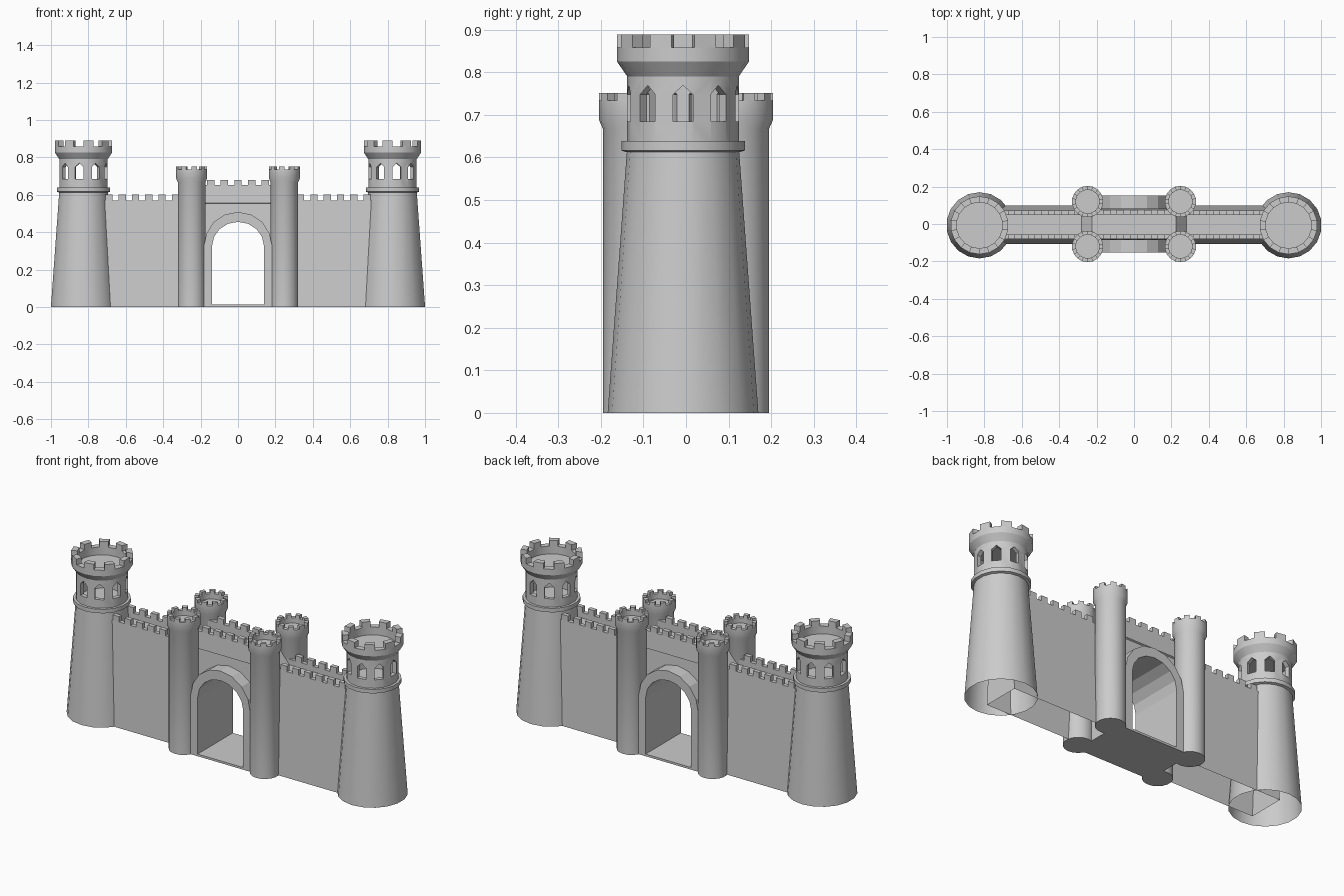
import bpy, bmesh
from math import sin, cos, pi, radians
from mathutils import Matrix, Vector

if "Cube" in bpy.data.objects:
    bpy.data.objects.remove(bpy.data.objects["Cube"])

SIDES = 18


def finish(name, bm, smooth=True, fix=True):
    bmesh.ops.remove_doubles(bm, verts=bm.verts, dist=1e-5)
    if fix:
        bmesh.ops.recalc_face_normals(bm, faces=bm.faces)
    me = bpy.data.meshes.new(name)
    bm.to_mesh(me)
    bm.free()
    ob = bpy.data.objects.new(name, me)
    bpy.context.collection.objects.link(ob)
    if smooth:
        shade(ob)
    return ob


def select(ob):
    bpy.ops.object.select_all(action='DESELECT')
    ob.select_set(True)
    bpy.context.view_layer.objects.active = ob


def shade(ob):
    select(ob)
    bpy.ops.object.shade_smooth_by_angle(angle=radians(30))


def cut(ob, cutter):
    mod = ob.modifiers.new("cut", 'BOOLEAN')
    mod.operation, mod.solver, mod.object = 'DIFFERENCE', 'EXACT', cutter
    select(ob)
    bpy.ops.object.modifier_apply(modifier=mod.name)
    bpy.data.objects.remove(cutter)


def lathe(bm, profile, closed=False):
    # facet centres face +x, corners at 10, 30, 50 ... degrees
    rings = []
    for i in range(SIDES):
        a = 2 * pi * (i + 0.5) / SIDES
        rings.append([bm.verts.new((r * cos(a), r * sin(a), z)) for r, z in profile])
    n = len(profile)
    for i in range(SIDES):
        p, q = rings[i], rings[(i + 1) % SIDES]
        for j in range(n if closed else n - 1):
            k = (j + 1) % n
            r0, r1 = profile[j][0], profile[k][0]
            if r0 == 0 and r1 == 0:
                continue
            if r0 == 0:
                bm.faces.new((p[j], q[k], p[k]))
            elif r1 == 0:
                bm.faces.new((p[j], q[j], p[k]))
            else:
                bm.faces.new((p[j], q[j], q[k], p[k]))


def prism(bm, pts, vec, caps=True):
    a = [bm.verts.new(p) for p in pts]
    b = [bm.verts.new(Vector(p) + Vector(vec)) for p in pts]
    n = len(a)
    for i in range(n):
        bm.faces.new((a[i], a[(i + 1) % n], b[(i + 1) % n], b[i]))
    if caps:
        bm.faces.new(a[::-1])
        bm.faces.new(b)


def box(bm, x0, x1, y0, y1, z0, z1):
    prism(bm, [(x0, y0, z0), (x1, y0, z0), (x1, y1, z0), (x0, y1, z0)], (0, 0, z1 - z0))


def ring_merlons(name, ro, ri, z0, z1):
    bm = bmesh.new()
    for k in range(9):
        a0, a1 = radians(40 * k + 10), radians(40 * k + 30)
        prism(bm, [(r * cos(a), r * sin(a), z0) for r, a in
                   ((ri, a0), (ro, a0), (ro, a1), (ri, a1))], (0, 0, z1 - z0))
    return finish(name, bm, smooth=False)


def place(ob, x, y, turn):
    ob.data.transform(Matrix.Translation((x, y, 0)) @ Matrix.Rotation(turn, 4, 'Z'))


for side, sx, turn in (("left", -1, pi), ("right", 1, 0)):
    # big corner tower: tapered hollow base with collar
    parts = []
    bm = bmesh.new()
    lathe(bm, [(.177, 0), (.132, .612), (.145, .616), (.145, .638), (0, .638)])
    parts.append(finish(side + "_tower_base", bm))

    # window room with flared head and roof floor
    bm = bmesh.new()
    lathe(bm, [(.131, .63), (.131, .79), (.155, .825), (.155, .858), (.123, .858),
               (.123, .815), (0, .815), (0, .79), (.108, .79), (.108, .63)], closed=True)
    head = finish(side + "_tower_head", bm, smooth=False)
    bm = bmesh.new()
    for k in range(9):
        rot = Matrix.Rotation(radians(40 * k), 3, 'Z')
        shape = [(-.023, .684), (.023, .684), (.023, .748), (0, .769), (-.023, .748)]
        prism(bm, [rot @ Vector((.09, y, z)) for y, z in shape], rot @ Vector((.07, 0, 0)))
    cut(head, finish("window_cutter", bm, smooth=False))
    shade(head)
    parts.append(head)
    parts.append(ring_merlons(side + "_tower_merlons", .155, .123, .857, .889))
    for ob in parts:
        place(ob, sx * .826, -.007, turn)

    # slim gate towers, front and back
    for end, y in (("front", -.12), ("back", .12)):
        bm = bmesh.new()
        lathe(bm, [(0, 0), (.075, 0), (.075, .667), (.084, .687), (.084, .734),
                   (.063, .734), (.063, .705), (0, .705)])
        shaft = finish(f"{side}_{end}_gate_tower", bm)
        tops = ring_merlons(f"{side}_{end}_gate_tower_merlons", .084, .063, .733, .751)
        for ob in (shaft, tops):
            place(ob, sx * .248, y, turn)

    # curtain wall: battered sides, walkway between parapets, open underneath
    bm = bmesh.new()
    section = [(-.102, 0), (-.075, .57), (-.052, .57), (-.052, .54),
               (.052, .54), (.052, .57), (.075, .57), (.102, 0)]
    prism(bm, [(sx * .2, y - .004, z) for y, z in section], (sx * .63, 0, 0))
    bm.normal_update()
    bmesh.ops.recalc_face_normals(bm, faces=bm.faces)
    under = [f for f in bm.faces if all(v.co.z < .001 for v in f.verts)]
    bmesh.ops.delete(bm, geom=under, context='FACES')
    finish(side + "_curtain_wall", bm, smooth=False, fix=False)

    bm = bmesh.new()
    for k in range(6):
        x = sx * (.335 + .071 * k)
        for y0, y1 in ((-.079, -.056), (.048, .071)):
            box(bm, x - .019, x + .019, y0, y1, .569, .60)
    finish(side + "_wall_merlons", bm, smooth=False)

    # ramp from wall walk up to gate walk
    bm = bmesh.new()
    prism(bm, [(sx * .21, -.055, .53), (sx * .28, -.055, .54), (sx * .225, -.055, .61),
               (sx * .21, -.055, .61)], (0, .108, 0))
    finish(side + "_walkway_ramp", bm, smooth=False)


def arch(a, h, spring, bottom, y):
    pts = [(a, y, bottom)]
    pts += [(a * cos(pi * i / 8), y, spring + h * sin(pi * i / 8)) for i in range(9)]
    return pts + [(-a, y, bottom)]


# gate wall with overhanging upper band, pierced by the passage
bm = bmesh.new()
half = [(.102, 0), (.076, .553), (.084, .557), (.078, .652), (.054, .652), (.054, .61)]
section = [(-y, z) for y, z in half] + [(y, z) for y, z in half[::-1]]
prism(bm, [(-.225, y - .002, z) for y, z in section], (.45, 0, 0))
gate = finish("gate_wall", bm, smooth=False)
bm = bmesh.new()
prism(bm, arch(.15, .14, .325, -.05, -.3), (0, .6, 0))
cut(gate, finish("passage_cutter", bm, smooth=False))

# gate merlons
bm = bmesh.new()
for k in range(-2, 3):
    x = .0725 * k
    for y0, y1 in ((-.08, -.056), (.052, .076)):
        box(bm, x - .02, x + .02, y0, y1, .651, .68)
finish("gate_merlons", bm, smooth=False)

# arched surround running through the whole gate
bm = bmesh.new()
outer, inner = arch(.182, .183, .325, 0, -.153), arch(.139, .13, .325, 0, -.153)
for i in range(len(outer) - 1):
    quad = [outer[i], outer[i + 1], inner[i + 1], inner[i]]
    prism(bm, quad, (0, .306, 0), caps=True)
bmesh.ops.remove_doubles(bm, verts=bm.verts, dist=1e-5)
seen = {}
for f in bm.faces:
    seen.setdefault(frozenset(v.index for v in f.verts), []).append(f)
bm.verts.index_update()
seams = [e for e in bm.edges if len(e.link_faces) > 2]
inside = [f for f in bm.faces if sum(e in seams for e in f.edges) == 4]
bmesh.ops.delete(bm, geom=inside, context='FACES_ONLY')
finish("gate_arch", bm, smooth=False)

# passage floor
bm = bmesh.new()
box(bm, -.182, .182, -.153, .153, 0, .012)
finish("passage_floor", bm, smooth=False)
